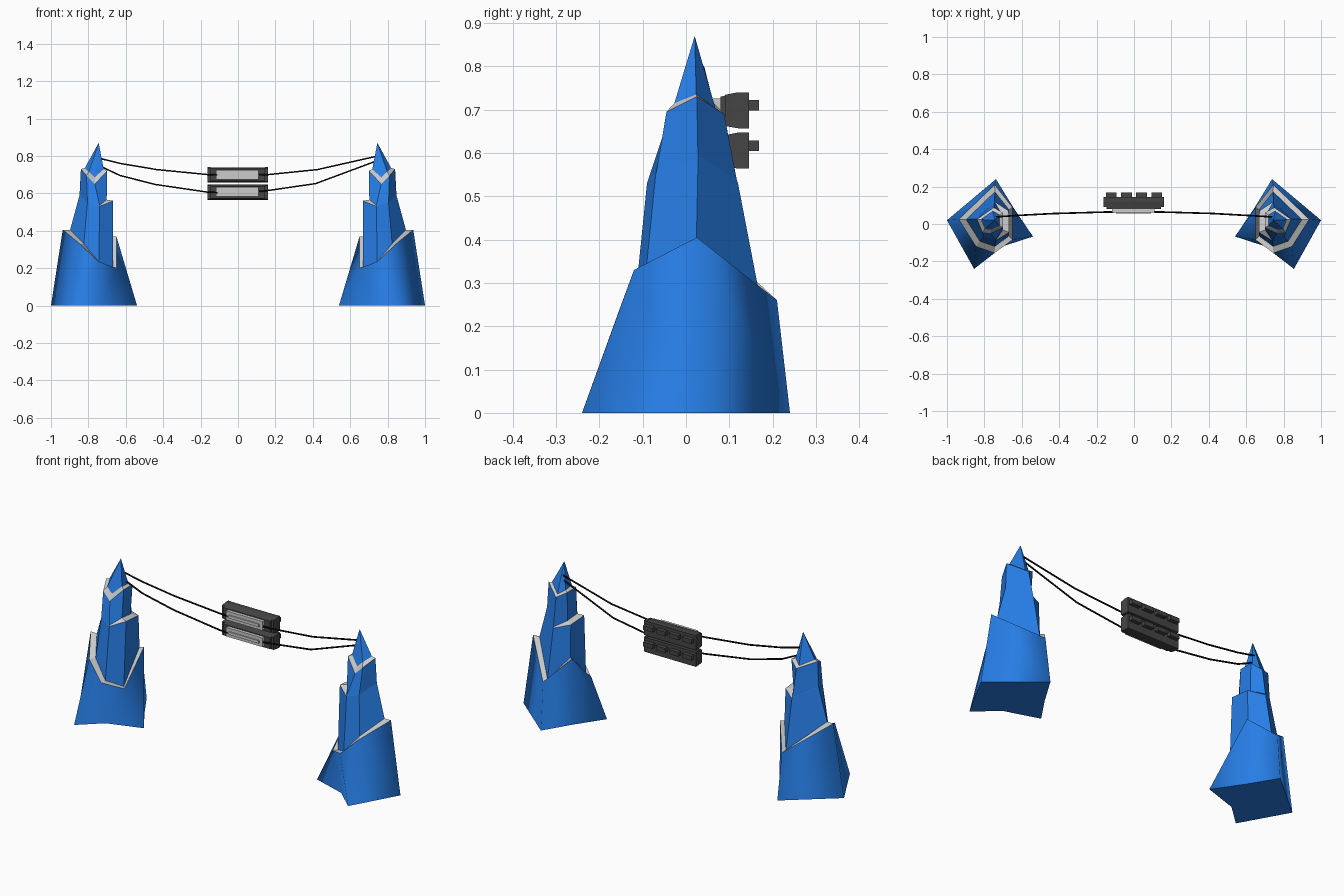
import bpy, bmesh

if "Cube" in bpy.data.objects:
    bpy.data.objects.remove(bpy.data.objects["Cube"])


def material(name, rgb):
    m = bpy.data.materials.new(name)
    m.diffuse_color = (*rgb, 1)
    m.use_nodes = True
    m.node_tree.nodes["Principled BSDF"].inputs["Base Color"].default_value = m.diffuse_color
    return m


BLUE = material("blue_ice", (0.02, 0.21, 0.8))
SNOW = material("snow", (0.92, 0.92, 0.91))
DARK = material("dark_grey", (0.06, 0.06, 0.06))
BLACK = material("black", (0.005, 0.005, 0.005))


def finish(name, bm, mats):
    bmesh.ops.recalc_face_normals(bm, faces=bm.faces)
    me = bpy.data.meshes.new(name)
    bm.to_mesh(me)
    bm.free()
    for m in mats:
        me.materials.append(m)
    ob = bpy.data.objects.new(name, me)
    bpy.context.collection.objects.link(ob)
    return ob


def prism(bm, profile, x0, x1):
    """Extrude a (y, z) profile along x."""
    ends = [[bm.verts.new((x, y, z)) for y, z in profile] for x in (x0, x1)]
    n = len(profile)
    for i in range(n):
        j = (i + 1) % n
        bm.faces.new((ends[0][i], ends[0][j], ends[1][j], ends[1][i]))
    bm.faces.new(ends[0])
    bm.faces.new(ends[1])


def box(bm, x0, x1, y0, y1, z0, z1):
    prism(bm, [(y0, z0), (y1, z0), (y1, z1), (y0, z1)], x0, x1)


# Jagged peak: tier outlines, outer corner first
BASE = [(1, .02, 0), (.855, -.24, 0), (.735, -.13, 0), (.54, -.067, 0), (.64, .08, 0), (.738, .24, 0)]
RIM1 = [(.937, .025, .405), (.845, -.12, .33), (.745, -.155, .235),
        (.65, -.085, .2), (.65, .09, .37), (.745, .21, .26)]
RIM2 = [(.847, .028, .59), (.805, -.07, .55), (.74, -.09, .53),
        (.667, -.045, .56), (.67, .07, .55), (.745, .12, .53)]
RIM3 = [(.84, .025, .73), (.81, -.045, .695), (.765, -.05, .65),
        (.70, -.02, .72), (.70, .06, .72), (.75, .088, .69)]


def shrink(ring, cx, cy, k, dz):
    return [(cx + (x - cx) * k, cy + (y - cy) * k, z + d) for (x, y, z), d in zip(ring, dz)]


def peak(name, s):
    bm = bmesh.new()
    # the middle ledge only steps in on the inner side
    inner2 = [(x + (.035 if i in (3, 4) else 0), y * (.7 if i in (3, 4) else .98), z + .006)
              for i, (x, y, z) in enumerate(RIM2)]
    rings = [BASE, RIM1, shrink(RIM1, .74, .02, .8, [0] * 6), RIM2, inner2, RIM3,
             shrink(RIM3, .765, .02, .72, [.005, .02, .035, .01, .005, .01])]
    rings = [[bm.verts.new((s * x, y, z)) for x, y, z in r] for r in rings]
    bm.faces.new(rings[0])
    snowy = {1: range(6), 3: (2, 3, 4), 5: range(6)}
    for k in range(6):
        for i in range(6):
            j = (i + 1) % 6
            f = bm.faces.new((rings[k][i], rings[k][j], rings[k + 1][j], rings[k + 1][i]))
            f.material_index = int(k in snowy and i in snowy[k])
            f.smooth = k == 0             # softly shaded base tier
    for i in range(6):                    # crisp rims around the base tier
        for k in (0, 1):
            bm.edges.get((rings[k][i], rings[k][(i + 1) % 6])).smooth = False
    tip = bm.verts.new((s * .745, .02, .87))
    for i in range(6):
        bm.faces.new((rings[-1][i], rings[-1][(i + 1) % 6], tip))
    finish(name, bm, [BLUE, SNOW])


peak("left_peak", -1)
peak("right_peak", 1)


# Hanging blocks: dark body, toothed back, pale front panel
def block(name, zc):
    bm = bmesh.new()
    prism(bm, [(.08, zc + .03), (.12, zc + .039), (.145, zc + .039), (.145, zc - .043),
               (.12, zc - .041), (.08, zc - .034)], -.148, .145)
    for x0, x1 in ((-.163, -.148), (.145, .16)):
        prism(bm, [(.09, zc + .034), (.12, zc + .04), (.145, zc + .04), (.145, zc - .043),
                   (.12, zc - .043), (.09, zc - .038)], x0, x1)
    for xc in (-.122, -.041, .041, .122):
        box(bm, xc - .029, xc + .029, .143, .168, zc - .002, zc + .022)
    finish(name + "_body", bm, [DARK])
    bm = bmesh.new()
    box(bm, -.118, .11, .062, .085, zc - .025, zc + .026)
    box(bm, -.097, .09, .056, .07, zc - .008, zc + .008)
    finish(name + "_panel", bm, [SNOW])


block("upper_block", .70)
block("lower_block", .607)


# Cables from the peaks to the blocks
def cable(name, points):
    cu = bpy.data.curves.new(name, 'CURVE')
    cu.dimensions = '3D'
    cu.bevel_depth = .0045
    cu.bevel_resolution = 1
    sp = cu.splines.new('POLY')
    sp.points.add(len(points) - 1)
    for p, (x, z) in zip(sp.points, points):
        p.co = (x, .065 - .027 * (abs(x) / .74) ** 2, z, 1)
    cu.use_fill_caps = True
    cu.materials.append(BLACK)
    bpy.context.collection.objects.link(bpy.data.objects.new(name, cu))


cable("upper_left_cable", [(-.74, .787), (-.63, .76), (-.435, .727), (-.16, .70), (-.11, .698)])
cable("upper_right_cable", [(.11, .698), (.16, .70), (.425, .727), (.74, .798)])
cable("lower_left_cable", [(-.74, .747), (-.63, .695), (-.44, .647), (-.16, .606), (-.11, .604)])
cable("lower_right_cable", [(.11, .61), (.16, .615), (.415, .652), (.74, .773)])
